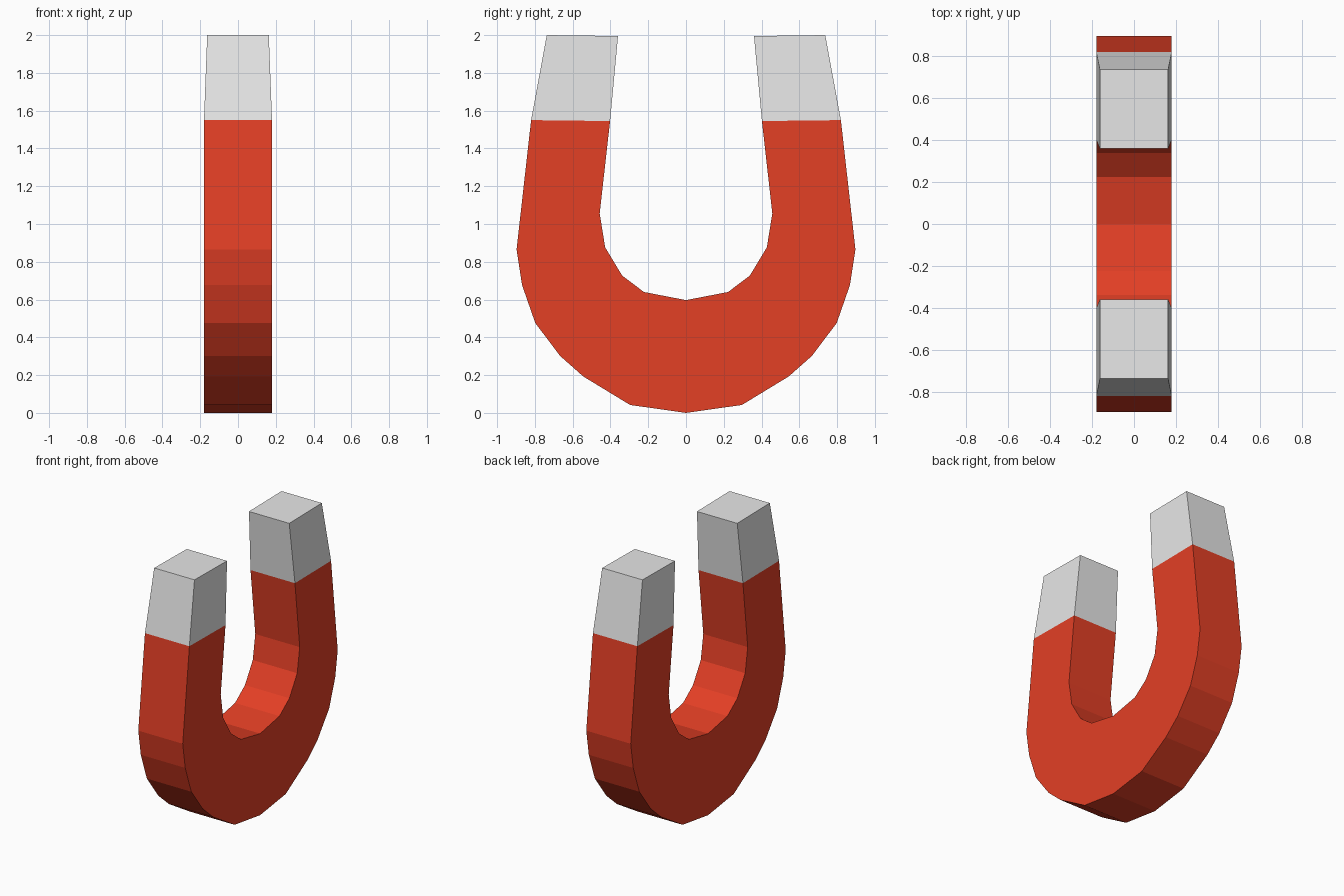
import bpy, bmesh

if "Cube" in bpy.data.objects:
    bpy.data.objects.remove(bpy.data.objects["Cube"])

HALF_THICK = 0.18
TIP_HALF_THICK = 0.163

# Half of the horseshoe profile (y, z), bottom centre to the end of the red arm
outer = [(0, 0), (0.296, 0.042), (0.544, 0.193), (0.667, 0.302), (0.798, 0.476),
         (0.868, 0.677), (0.897, 0.865), (0.82, 1.55)]
inner = [(0, 0.597), (0.223, 0.64), (0.338, 0.727), (0.428, 0.876),
         (0.457, 1.056), (0.402, 1.545)]
# End of the metal tip
tip_outer, tip_inner = (0.737, 2.0), (0.36, 1.995)


def material(name, rgb):
    mat = bpy.data.materials.new(name)
    mat.diffuse_color = (*rgb, 1)
    mat.use_nodes = True
    mat.node_tree.nodes["Principled BSDF"].inputs["Base Color"].default_value = mat.diffuse_color
    return mat


def mirrored(half):
    """Full left-to-right outline from its right half."""
    return [(-y, z) for y, z in reversed(half[1:])] + half


bm = bmesh.new()

# Red horseshoe body: flat profile extruded through its thickness
outline = mirrored(outer) + mirrored(inner)[::-1]
profile = bm.faces.new([bm.verts.new((-HALF_THICK, y, z)) for y, z in outline])
extruded = bmesh.ops.extrude_face_region(bm, geom=[profile], use_keep_orig=True)
for v in extruded["geom"]:
    if isinstance(v, bmesh.types.BMVert):
        v.co.x = HALF_THICK

# Metal tips: extrude both arm ends and taper them
ends = [f for f in bm.faces if all(v.co.z > 1.5 for v in f.verts)]
for end in ends:
    tip = bmesh.ops.extrude_discrete_faces(bm, faces=[end])["faces"][0]
    for v in tip.verts:
        y, z = tip_outer if abs(v.co.y) > 0.6 else tip_inner
        v.co = (TIP_HALF_THICK if v.co.x > 0 else -TIP_HALF_THICK,
                y if v.co.y > 0 else -y, z)

bmesh.ops.recalc_face_normals(bm, faces=bm.faces)

# Everything above the seam is metal
for f in bm.faces:
    f.material_index = int(min(v.co.z for v in f.verts) > 1.5)

mesh = bpy.data.meshes.new("horseshoe_magnet")
bm.to_mesh(mesh)
bm.free()
mesh.materials.append(material("red paint", (0.77, 0.05, 0.0185)))
mesh.materials.append(material("bare metal", (0.8, 0.8, 0.8)))
magnet = bpy.data.objects.new("horseshoe_magnet", mesh)
bpy.context.collection.objects.link(magnet)
